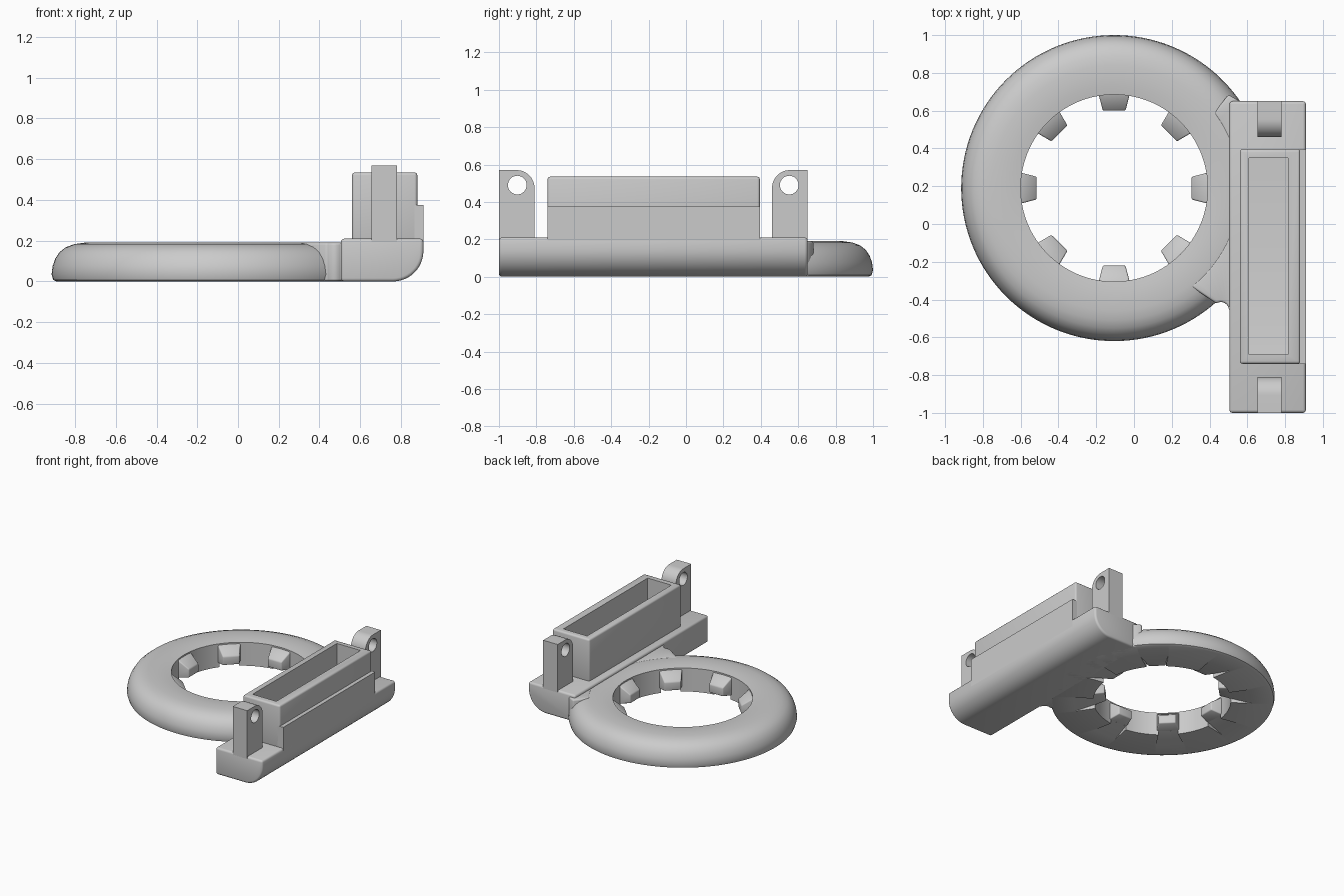
import bpy
from math import radians, cos, sin, pi
from mathutils import Vector, Matrix

cube = bpy.data.objects.get("Cube")
if cube:
    bpy.data.objects.remove(cube, do_unlink=True)

grey = bpy.data.materials.new("plain grey")
grey.use_nodes = True
colour = (0.6, 0.6, 0.6, 1)
grey.diffuse_color = colour
grey.node_tree.nodes["Principled BSDF"].inputs["Base Color"].default_value = colour

CENTRE = Vector((-0.105, 0.19, 0))


def make(name, verts, faces):
    mesh = bpy.data.meshes.new(name)
    mesh.from_pydata(verts, [], faces)
    mesh.materials.append(grey)
    obj = bpy.data.objects.new(name, mesh)
    bpy.context.collection.objects.link(obj)
    bpy.ops.object.select_all(action='DESELECT')
    bpy.context.view_layer.objects.active = obj
    obj.select_set(True)
    bpy.ops.object.mode_set(mode='EDIT')
    bpy.ops.mesh.select_all(action='SELECT')
    bpy.ops.mesh.normals_make_consistent(inside=False)
    bpy.ops.object.mode_set(mode='OBJECT')
    return obj


def loft(name, first, second):
    """Solid between two matching outlines."""
    n = len(first)
    sides = [(i, (i + 1) % n, n + (i + 1) % n, n + i) for i in range(n)]
    return make(name, list(first) + list(second),
                [tuple(range(n)), tuple(range(n, 2 * n))] + sides)


def box(name, x0, x1, y0, y1, z0, z1):
    plan = [(x0, y0), (x1, y0), (x1, y1), (x0, y1)]
    return loft(name, [(x, y, z0) for x, y in plan], [(x, y, z1) for x, y in plan])


def arc(cx, cy, r, a, b, n=12):
    return [(cx + r * cos(radians(a + (b - a) * i / n)),
             cy + r * sin(radians(a + (b - a) * i / n))) for i in range(n + 1)]


def apply(obj, kind, **settings):
    bpy.context.view_layer.objects.active = obj
    mod = obj.modifiers.new(kind, kind)
    for key, value in settings.items():
        setattr(mod, key, value)
    bpy.ops.object.modifier_apply(modifier=mod.name)


def cut(obj, tool):
    tool.hide_render = True
    apply(obj, 'BOOLEAN', operation='DIFFERENCE', solver='EXACT', object=tool)
    bpy.data.objects.remove(tool, do_unlink=True)


def smooth(obj, angle=35):
    bpy.ops.object.select_all(action='DESELECT')
    bpy.context.view_layer.objects.active = obj
    obj.select_set(True)
    bpy.ops.object.shade_smooth_by_angle(angle=radians(angle))


def bevel(obj, width):
    apply(obj, 'BEVEL', width=width, segments=3, limit_method='ANGLE', angle_limit=radians(40))


def radial(name, profile, angle, r0, half0, r1, half1):
    """Radial (r, z) profile whose half width changes from r0 to r1."""
    turn = Matrix.Translation(CENTRE) @ Matrix.Rotation(angle, 4, 'Z')

    def side(s):
        return [turn @ Vector((r, s * (half0 + (half1 - half0) * (r - r0) / (r1 - r0)), z))
                for r, z in profile]
    return loft(name, side(-1), side(1))


# Domed ring
section = [(0.495, 0), (0.785, 0), (0.802, 0.008), (0.81, 0.035), (0.805, 0.075),
           (0.793, 0.11), (0.772, 0.143), (0.742, 0.167), (0.70, 0.183), (0.65, 0.19),
           (0.59, 0.191), (0.54, 0.189), (0.495, 0.183)]
steps, n = 128, len(section)
verts = [CENTRE + Vector((r * cos(2 * pi * i / steps), r * sin(2 * pi * i / steps), z))
         for i in range(steps) for r, z in section]
faces = [(i * n + j, i * n + (j + 1) % n,
          (i + 1) % steps * n + (j + 1) % n, (i + 1) % steps * n + j)
         for i in range(steps) for j in range(n)]
ring = make("ring", verts, faces)

# Inner teeth, each with a sloping slot in the underside
for k in range(8):
    a = k * pi / 4
    cut(ring, radial("slot_cutter", [(0.35, -0.05), (0.35, 0.063), (0.645, 0), (0.66, -0.05)],
                     a, 0.41, 0.055, 0.645, 0.1))
    tooth = radial("tooth", [(0.41, 0.05), (0.41, 0.115), (0.49, 0.172), (0.52, 0.172), (0.52, 0.027)],
                   a, 0.41, 0.06, 0.495, 0.082)
    bevel(tooth, 0.008)
    smooth(tooth)
smooth(ring)

# Neck that blends the ring into the bar
plan = arc(CENTRE.x, CENTRE.y, 0.66, -52, 37, 24) + [(0.50, 0.685), (0.56, 0.65), (0.56, -0.47)]
plan += arc(0.46, -0.455, 0.042, 0, 125, 8)
neck = loft("neck", [(x, y, 0.002) for x, y in plan], [(x, y, 0.19) for x, y in plan])
bevel(neck, 0.012)
smooth(neck)

# Bar with a rounded lower outside edge
outline = [(0.505, 0.21), (0.505, 0)] + arc(0.76, 0.15, 0.15, -90, 0) + [(0.91, 0.21)]
bar = loft("bar", [(x, -1, z) for x, z in outline], [(x, 0.65, z) for x, z in outline])
bevel(bar, 0.016)
smooth(bar)

# Open tray: tall wall block, cavity with a ramped floor, outer ledge
tray = box("tray", 0.56, 0.88, -0.74, 0.395, 0.19, 0.535)
bevel(tray, 0.014)
floor = [(-0.69, 0.6), (-0.69, 0.29), (-0.27, 0.215), (0.35, 0.215), (0.35, 0.6)]
cut(tray, loft("cavity_cutter", [(0.61, y, z) for y, z in floor], [(0.815, y, z) for y, z in floor]))
smooth(tray)
ledge = box("tray_ledge", 0.86, 0.91, -0.74, 0.395, 0.15, 0.375)

# Hinge lugs, rounded on the side that faces the tray
for name, outer, s in (("front_lug", -1, 1), ("back_lug", 0.65, -1)):
    shape = [(0, 0.19)] + [(0.19, 0.19)] + arc(0.095, 0.475, 0.095, 0, 90) + [(0, 0.57)]
    lug = loft(name, [(0.655, outer + s * y, z) for y, z in shape],
               [(0.78, outer + s * y, z) for y, z in shape])
    hole = arc(outer + s * 0.098, 0.49, 0.05, 0, 360, 32)[:-1]
    cut(lug, loft("pin_cutter", [(0.6, y, z) for y, z in hole], [(0.85, y, z) for y, z in hole]))
    smooth(lug)
